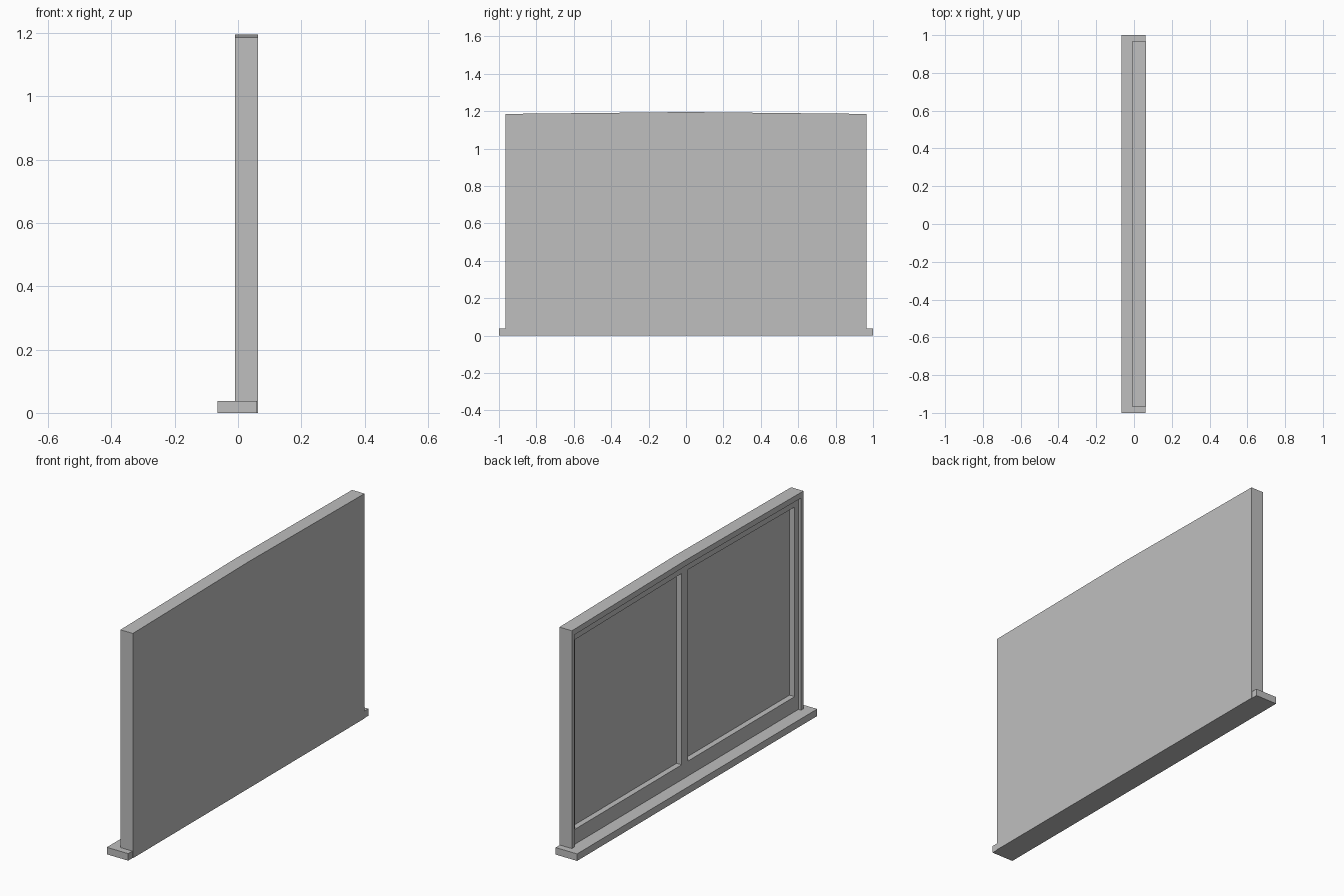
import bpy
import bmesh

cube = bpy.data.objects.get("Cube")
if cube:
    bpy.data.objects.remove(cube, do_unlink=True)

grey = bpy.data.materials.new("light_grey")
grey.use_nodes = True
colour = (0.52, 0.52, 0.52, 1)
grey.diffuse_color = colour
grey.node_tree.nodes["Principled BSDF"].inputs["Base Color"].default_value = colour

# Main dimensions
FACE, SASH, GLASS, BACK = -0.01, 0.006, 0.036, 0.0625
SILL_TOP, HALF, EAVE, RISE = 0.037, 0.965, 1.185, 0.01
FRAME_W, SASH_W = 0.021, 0.03
HEAD_H, RAIL_H = 0.03, 0.04
LOW_RAIL, MULLION = 0.116, 0.027


def top(y, drop=0):
    """Height of the shallow gabled top edge, lowered by drop."""
    return EAVE + RISE * (1 - abs(y) / HALF) - drop


def prism(name, outline, x0, x1):
    """Extrude a (y, z) outline from x0 to x1."""
    bm = bmesh.new()
    face = bm.faces.new([bm.verts.new((x0, y, z)) for y, z in outline])
    made = bmesh.ops.extrude_face_region(bm, geom=[face])["geom"]
    moved = [v for v in made if isinstance(v, bmesh.types.BMVert)]
    bmesh.ops.translate(bm, verts=moved, vec=(x1 - x0, 0, 0))
    bmesh.ops.recalc_face_normals(bm, faces=bm.faces)
    mesh = bpy.data.meshes.new(name)
    bm.to_mesh(mesh)
    bm.free()
    mesh.materials.append(grey)
    obj = bpy.data.objects.new(name, mesh)
    bpy.context.collection.objects.link(obj)


def upright(name, y0, y1, z0, drop, x0, x1):
    """Vertical bar whose top follows the gable."""
    prism(name, [(y0, z0), (y1, z0), (y1, top(y1, drop)), (y0, top(y0, drop))], x0, x1)


def gable_bar(name, half, drop, height, x0, x1):
    """Bent bar along the top."""
    ys = (-half, 0, half)
    upper = [(y, top(y, drop)) for y in ys]
    lower = [(y, top(y, drop + height)) for y in reversed(ys)]
    prism(name, upper + lower, x0, x1)


def box(name, half, z0, z1, x0, x1):
    prism(name, [(-half, z0), (half, z0), (half, z1), (-half, z1)], x0, x1)


inner = HALF - FRAME_W
opening = inner - SASH_W

# Sill
box("sill", 1.0, 0, SILL_TOP, -0.065, 0.06)

# Pane with flat back
prism("pane", [(-inner, 0), (inner, 0), (inner, top(inner, HEAD_H)),
               (0, top(0, HEAD_H)), (-inner, top(inner, HEAD_H))], GLASS, BACK)

# Outer frame and sash stiles
for side, s in (("left", 1), ("right", -1)):
    upright(side + "_frame_stile", s * inner, s * HALF, 0, 0, FACE, BACK)
    upright(side + "_sash_stile", s * opening, s * inner, SILL_TOP, HEAD_H, SASH, GLASS)
gable_bar("frame_head", inner, 0, HEAD_H, FACE, BACK)

# Sash rails and central mullion
gable_bar("sash_top_rail", opening, HEAD_H, RAIL_H, SASH, GLASS)
box("sash_bottom_rail", opening, SILL_TOP, LOW_RAIL, SASH, GLASS)
box("mullion", MULLION, LOW_RAIL, top(0, HEAD_H + RAIL_H), SASH, GLASS)
